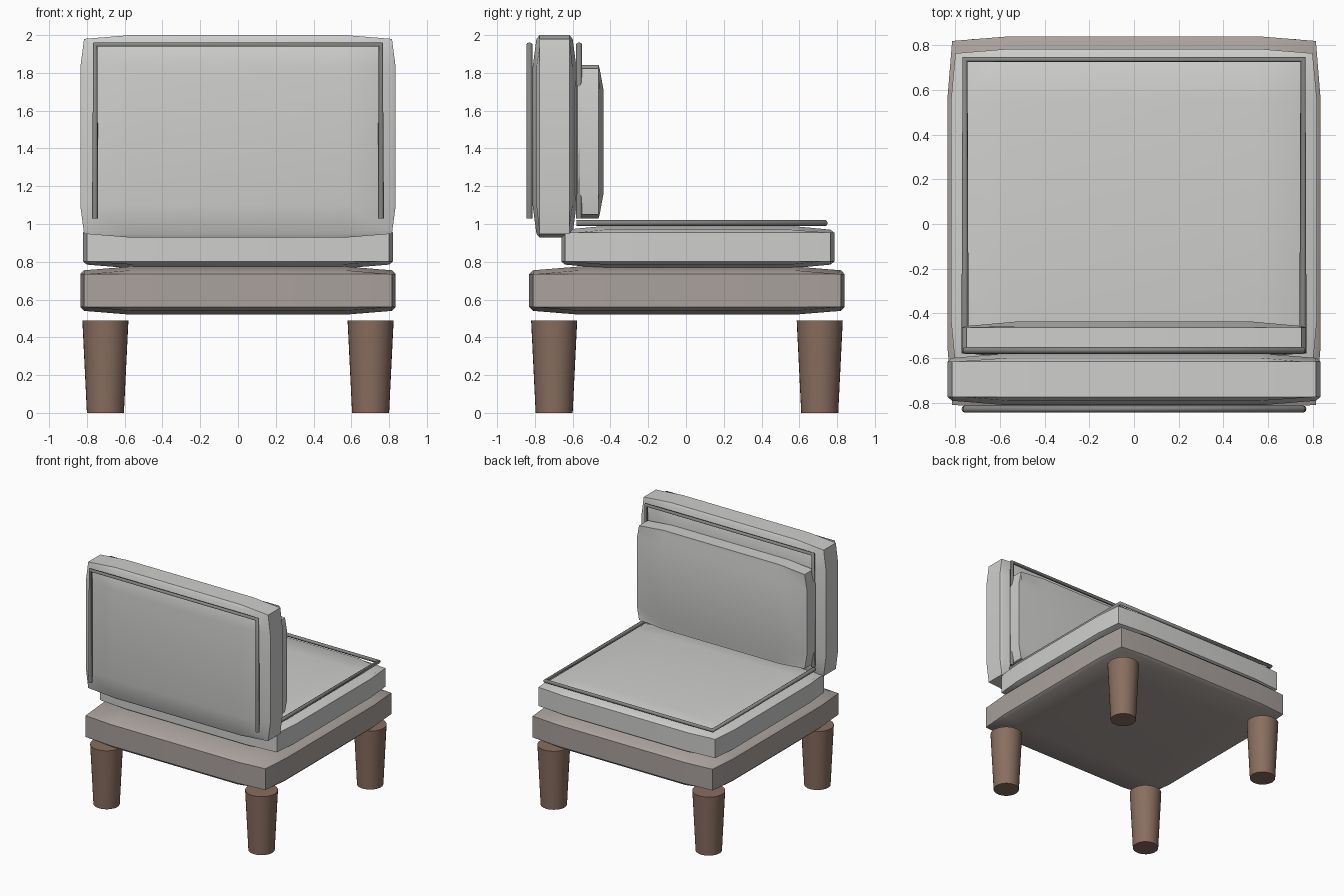
import bpy, bmesh

cube = bpy.data.objects.get("Cube")
if cube:
    bpy.data.objects.remove(cube, do_unlink=True)


def material(name, rgb):
    m = bpy.data.materials.new(name)
    m.use_nodes = True
    m.diffuse_color = (*rgb, 1)
    m.node_tree.nodes["Principled BSDF"].inputs["Base Color"].default_value = (*rgb, 1)
    return m


FABRIC = material("light grey fabric", (0.62, 0.62, 0.61))
BASE = material("warm grey base", (0.40, 0.36, 0.34))
PIPING = material("dark grey piping", (0.24, 0.24, 0.235))
WOOD = material("brown wood", (0.25, 0.155, 0.115))


def mesh_object(name, bm, mat, angle):
    bmesh.ops.recalc_face_normals(bm, faces=bm.faces)
    me = bpy.data.meshes.new(name)
    bm.to_mesh(me)
    bm.free()
    me.materials.append(mat)
    ob = bpy.data.objects.new(name, me)
    bpy.context.collection.objects.link(ob)
    bpy.ops.object.select_all(action='DESELECT')
    ob.select_set(True)
    bpy.context.view_layer.objects.active = ob
    bpy.ops.object.shade_smooth_by_angle(angle=angle)
    return ob


def cushion(name, lo, hi, mat, inset=0.02, crown=0.68):
    """Box whose six sides bulge outward, leaving crisp corners."""
    bm = bmesh.new()
    bmesh.ops.create_cube(bm, size=2)
    bmesh.ops.subdivide_edges(bm, edges=bm.edges[:], cuts=2, use_grid_fill=True)
    for v in bm.verts:
        at_rim = [abs(c) > 0.9 for c in v.co]
        for i in range(3):
            half, mid = (hi[i] - lo[i]) / 2, (hi[i] + lo[i]) / 2
            sign = 1 if v.co[i] > 0 else -1
            if at_rim[i]:
                size = half - inset * (sum(at_rim) - 1)
            else:
                size = half * crown
            v.co[i] = mid + sign * size
    return mesh_object(name, bm, mat, 0.73)


def piping(name, points, radius=0.016):
    cu = bpy.data.curves.new(name, 'CURVE')
    cu.dimensions = '3D'
    cu.bevel_depth = radius
    cu.bevel_resolution = 2
    cu.use_fill_caps = True
    sp = cu.splines.new('POLY')
    sp.points.add(len(points) - 1)
    for p, co in zip(sp.points, points):
        p.co = (*co, 1)
    cu.materials.append(PIPING)
    ob = bpy.data.objects.new(name, cu)
    bpy.context.collection.objects.link(ob)


# Upholstered blocks
cushion("base_frame", (-0.835, -0.83, 0.52), (0.835, 0.84, 0.775), BASE)
cushion("seat_cushion", (-0.82, -0.66, 0.765), (0.82, 0.785, 0.99), FABRIC)
cushion("backrest", (-0.835, -0.812, 0.928), (0.835, -0.58, 2.0), FABRIC)
cushion("back_pillow", (-0.77, -0.60, 1.03), (0.77, -0.437, 1.842), FABRIC)

# Piping on both faces of the backrest and around the seat
for name, y in (("rear_back_piping", -0.829), ("inner_back_piping", -0.566)):
    piping(name, [(-0.757, y, 1.03), (-0.755, y, 1.95), (0.755, y, 1.95), (0.757, y, 1.03)])
piping("seat_piping", [(-0.757, -0.58, 1.005), (-0.757, 0.738, 1.005),
                       (0.757, 0.738, 1.005), (0.757, -0.58, 1.005)])

# Tapered round legs
for side, x in (("right", -0.702), ("left", 0.702)):
    for end, y in (("front", -0.698), ("rear", 0.708)):
        bm = bmesh.new()
        bmesh.ops.create_cone(bm, cap_ends=True, segments=32, radius1=0.098,
                              radius2=0.122, depth=0.49)
        bmesh.ops.translate(bm, verts=bm.verts, vec=(x, y, 0.245))
        mesh_object(f"{end}_{side}_leg", bm, WOOD, 0.6)
